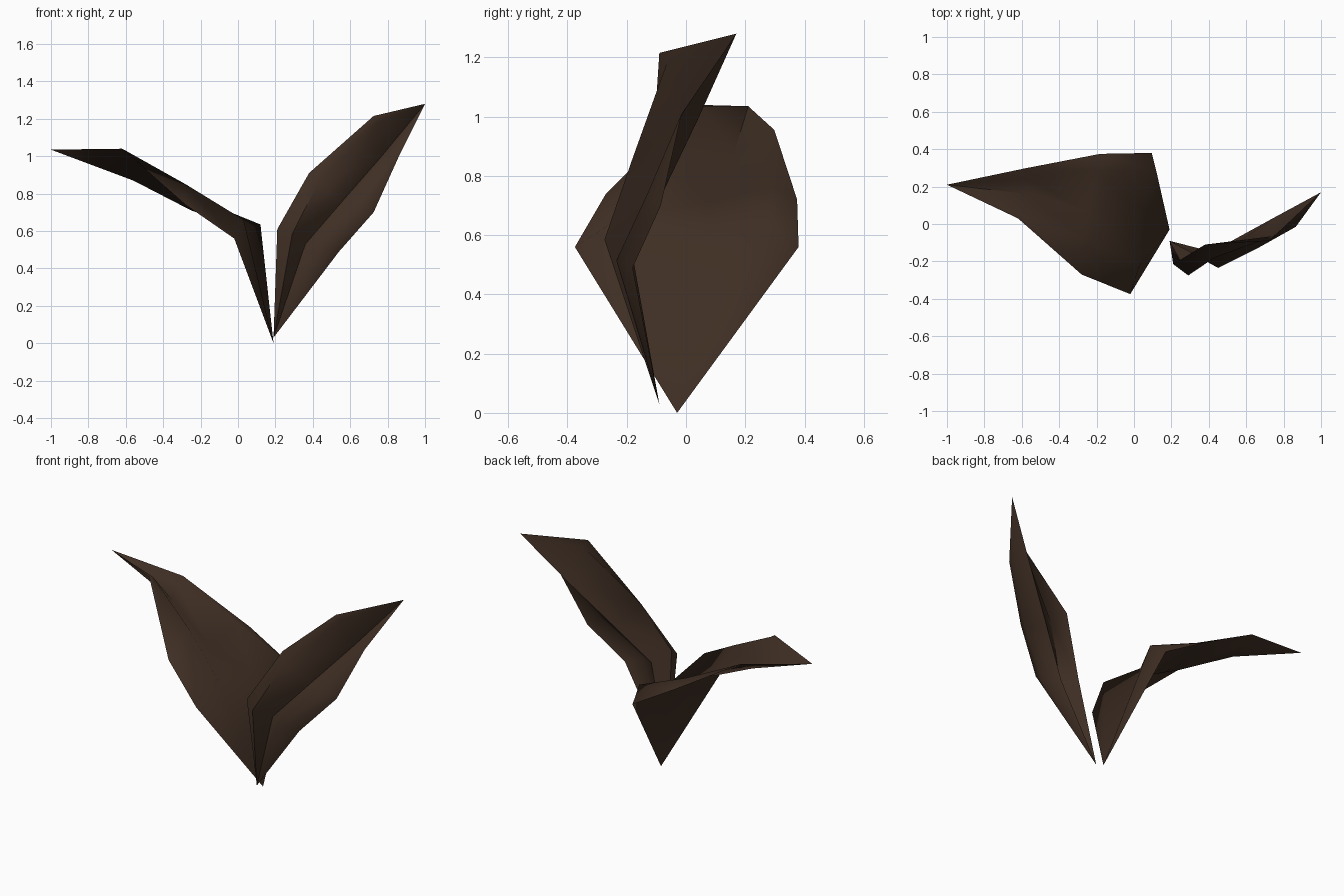
import bpy, bmesh, math

if "Cube" in bpy.data.objects:
    bpy.data.objects.remove(bpy.data.objects["Cube"])

bark = bpy.data.materials.new("dark_brown")
bark.diffuse_color = (0.05, 0.028, 0.0175, 1)
bark.use_nodes = True
bark.node_tree.nodes["Principled BSDF"].inputs["Base Color"].default_value = bark.diffuse_color


def make_leaf(name, base, rows, tip):
    """Pleated leaf: a fan from the base, quad strips between rows, a fan to the tip."""
    bm = bmesh.new()
    b, t = bm.verts.new(base), bm.verts.new(tip)
    grid = [[bm.verts.new(p) for p in row] for row in rows]
    for i in range(len(rows[0]) - 1):
        bm.faces.new((b, grid[0][i + 1], grid[0][i]))
        for lo, hi in zip(grid, grid[1:]):
            bm.faces.new((lo[i], lo[i + 1], hi[i + 1], hi[i]))
        bm.faces.new((grid[-1][i], grid[-1][i + 1], t))
    bmesh.ops.recalc_face_normals(bm, faces=bm.faces)
    me = bpy.data.meshes.new(name)
    bm.to_mesh(me)
    bm.free()
    me.materials.append(bark)
    ob = bpy.data.objects.new(name, me)
    bpy.context.collection.objects.link(ob)
    bpy.ops.object.select_all(action='DESELECT')
    ob.select_set(True)
    bpy.context.view_layer.objects.active = ob
    bpy.ops.object.shade_smooth_by_angle(angle=math.radians(65))
    return ob


# wide leaf bending over to the left: each row runs front edge, ridge, midrib, ridge, back edge
make_leaf("wide_leaf", (0.19, -0.03, 0.0), [
    [(-0.02, -0.375, 0.56), (0.03, -0.22, 0.66), (0.03, 0.09, 0.61),
     (0.12, 0.28, 0.635), (0.095, 0.38, 0.56)],
    [(-0.28, -0.27, 0.74), (-0.28, -0.07, 0.85), (-0.25, 0.07, 0.71),
     (-0.20, 0.29, 0.765), (-0.18, 0.375, 0.72)],
    [(-0.62, 0.03, 1.04), (-0.61, 0.05, 1.035), (-0.56, 0.16, 0.87),
     (-0.575, 0.24, 0.92), (-0.58, 0.298, 0.955)],
], (-1.0, 0.21, 1.035))

# narrow upright leaf leaning right: each row runs left edge to right edge, midrib set back
make_leaf("narrow_leaf", (0.19, -0.09, 0.03), [
    [(0.21, -0.215, 0.61), (0.29, -0.275, 0.585), (0.36, -0.18, 0.53),
     (0.45, -0.235, 0.515), (0.54, -0.18, 0.49)],
    [(0.38, -0.11, 0.91), (0.43, -0.18, 0.86), (0.55, -0.075, 0.75),
     (0.66, -0.13, 0.74), (0.725, -0.085, 0.70)],
    [(0.725, -0.09, 1.215), (0.745, -0.065, 1.18), (0.76, 0.04, 0.99),
     (0.845, -0.01, 1.015), (0.865, -0.015, 1.01)],
], (1.0, 0.17, 1.28))
